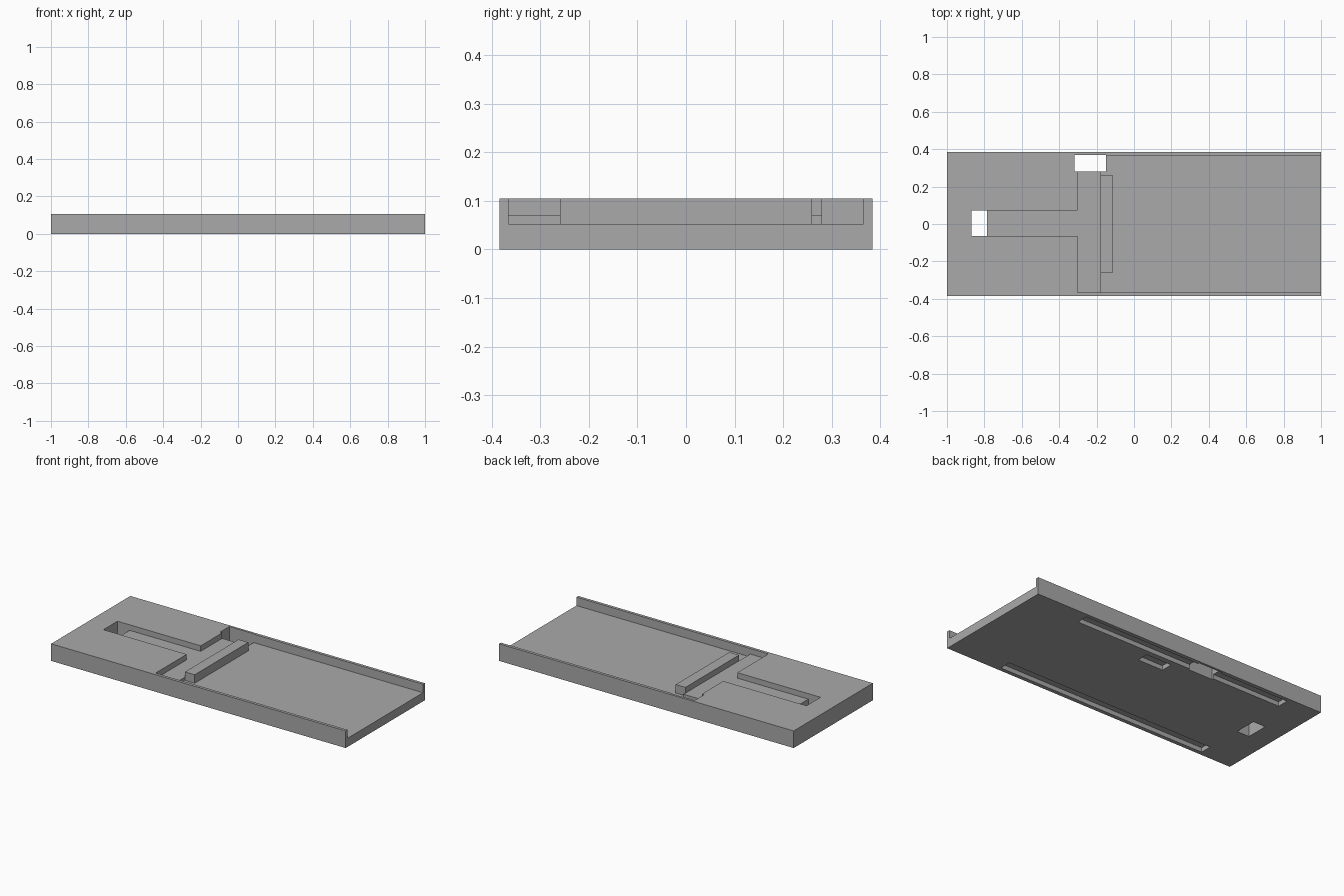
import bpy

default = bpy.data.objects.get("Cube")
if default:
    bpy.data.objects.remove(default, do_unlink=True)

grey = bpy.data.materials.new("plain grey")
grey.use_nodes = True
colour = (0.4, 0.4, 0.4, 1)
grey.diffuse_color = colour
grey.node_tree.nodes["Principled BSDF"].inputs["Base Color"].default_value = colour


def box(name, xs, ys, zs):
    """Box between the given limits on each axis."""
    bpy.ops.mesh.primitive_cube_add(size=1)
    ob = bpy.context.object
    ob.name = name
    for v in ob.data.vertices:
        v.co = [lim[0] if c < 0 else lim[1] for c, lim in zip(v.co, (xs, ys, zs))]
    ob.data.materials.append(grey)
    return ob


def cut(body, name, xs, ys, zs):
    """Carve a box out of the body and discard the cutter."""
    cutter = box(name, xs, ys, zs)
    cutter.hide_render = True
    mod = body.modifiers.new(name, 'BOOLEAN')
    mod.operation = 'DIFFERENCE'
    mod.solver = 'EXACT'
    mod.object = cutter
    bpy.context.view_layer.objects.active = body
    bpy.ops.object.modifier_apply(modifier=mod.name)
    bpy.data.objects.remove(cutter, do_unlink=True)


WIDTH, HEIGHT, FLOOR, CHANNEL = 0.384, 0.105, 0.053, 0.071
SIDE = 0.366
OPEN = 0.2       # cutters run past the top
BELOW = -0.1     # and past the underside
SLOT = 0.027     # depth of the underside grooves

# Solid slab
body = box("tray_body", (-1, 1), (-WIDTH, WIDTH), (0, HEIGHT))

# Wide tray, open at one end
cut(body, "tray_recess", (-0.18, 1.1), (-SIDE, SIDE), (FLOOR, OPEN))

# T-shaped channel
cut(body, "cross_channel", (-0.303, -0.17), (-SIDE, 0.3), (CHANNEL, OPEN))
cut(body, "long_channel", (-0.80, -0.29), (-0.065, 0.071), (CHANNEL, OPEN))

# Through holes
cut(body, "end_hole", (-0.868, -0.785), (-0.065, 0.071), (BELOW, OPEN))
cut(body, "side_hole", (-0.318, -0.15), (0.28, 0.37), (BELOW, OPEN))

# Grooves and a small pocket in the underside
for side in (-1, 1):
    limits = sorted((side * 0.29, side * 0.36))
    cut(body, "groove", (-0.78, 0.64), limits, (BELOW, SLOT))
cut(body, "pocket", (-0.046, 0.125), (0.185, 0.257), (BELOW, SLOT))

# Raised bar across the tray
box("cross_bar", (-0.178, -0.112), (-0.26, 0.26), (FLOOR - 0.005, HEIGHT))
